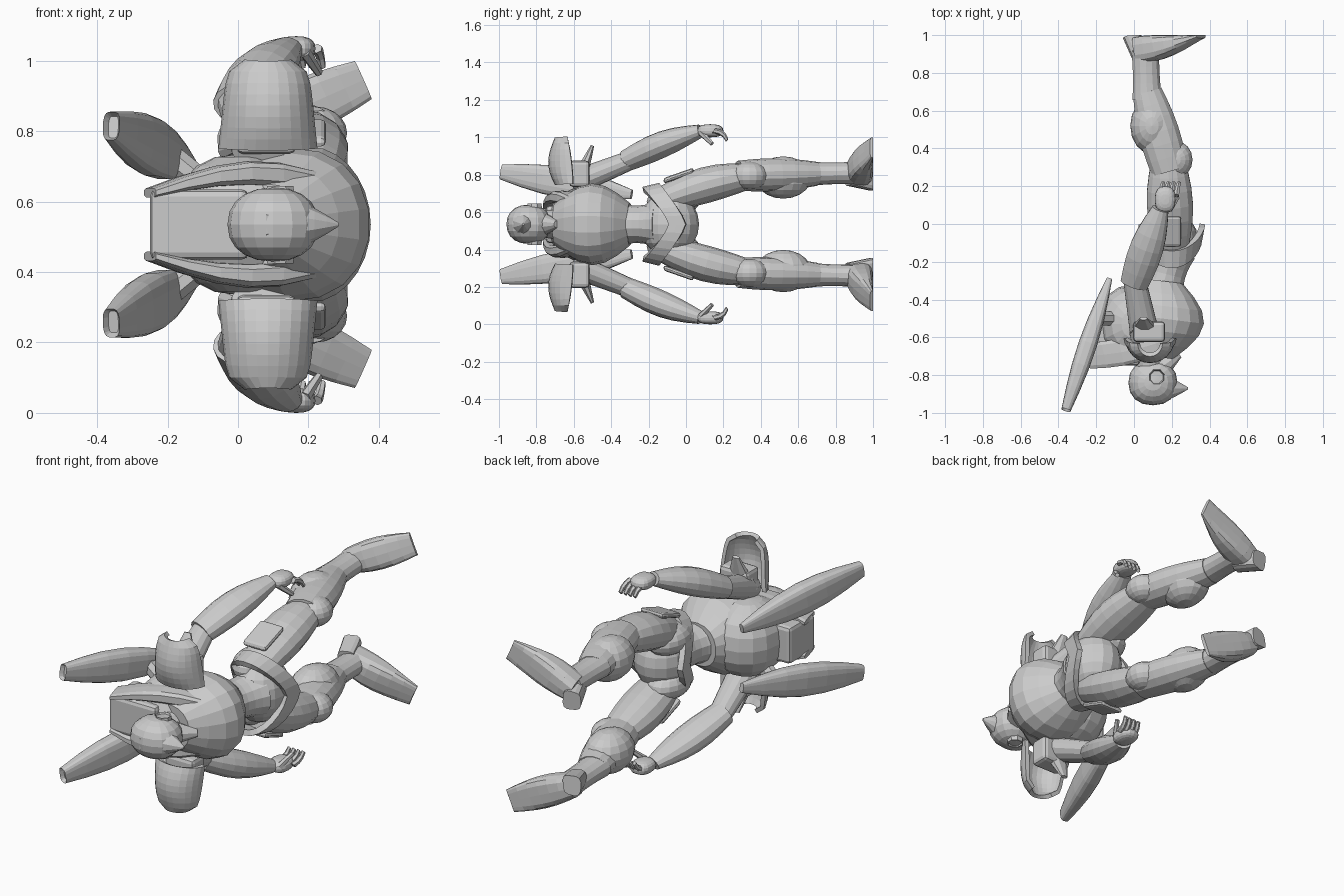
import bpy, bmesh, math
from mathutils import Vector

cube = bpy.data.objects.get("Cube")
if cube:
    bpy.data.objects.remove(cube, do_unlink=True)

MID = 0.535          # height of the figure's plane of symmetry
X, Y, Z = Vector((1, 0, 0)), Vector((0, 1, 0)), Vector((0, 0, 1))

shade = (0.6, 0.6, 0.6, 1)
grey = bpy.data.materials.new("plain_grey")
grey.use_nodes = True
grey.diffuse_color = shade
grey.node_tree.nodes["Principled BSDF"].inputs["Base Color"].default_value = shade


def finish(name, bm, mirror, thickness=0, bevel=0):
    """Turn a bmesh into an object; paired parts are mirrored across the body."""
    bmesh.ops.recalc_face_normals(bm, faces=bm.faces)
    mesh = bpy.data.meshes.new(name)
    bm.to_mesh(mesh)
    bm.free()
    mesh.materials.append(grey)
    ob = bpy.data.objects.new(name, mesh)
    ob.location.z = MID
    bpy.context.collection.objects.link(ob)
    if thickness:
        mod = ob.modifiers.new("thickness", 'SOLIDIFY')
        mod.thickness, mod.offset = thickness, 0
    if bevel:
        mod = ob.modifiers.new("bevel", 'BEVEL')
        mod.width, mod.segments = bevel, 2
    if mirror:
        mod = ob.modifiers.new("mirror", 'MIRROR')
        mod.use_axis = (False, False, True)
        mod.use_mirror_merge = False


def signed_power(value, power):
    return math.copysign(abs(value) ** power, value)


def limb(name, start, end, r_start, r_end, bulge=0, depth=1, depth_end=None, bow=(0, 0, 0),
         mirror=True, ref=Z, sides=14, steps=6, power=1, hollow=0, limit=None):
    """Tapered tube: radius swells by bulge midway, depth flattens it along ref, bow bends its path."""
    start, end, bow = Vector(start), Vector(end), Vector(bow)
    depth_end = depth if depth_end is None else depth_end
    along = (end - start).normalized()
    v = (ref - along * ref.dot(along)).normalized()
    u = along.cross(v)
    bm = bmesh.new()
    rings = []
    for i in range(steps + 1):
        t = i / steps
        swell = math.sin(math.pi * t)
        radius = r_start + (r_end - r_start) * t + bulge * swell
        flat = depth + (depth_end - depth) * t
        centre = start.lerp(end, t) + bow * swell
        ring = []
        for k in range(sides):
            a = math.tau * (k + 0.5) / sides
            c, s = signed_power(math.cos(a), power), signed_power(math.sin(a), power)
            p = centre + u * c * radius + v * s * radius * flat
            if limit:
                p.y = min(p.y, limit)
            ring.append(bm.verts.new(p))
        rings.append(ring)
    for ring, after in zip(rings, rings[1:]):
        for k in range(sides):
            n = (k + 1) % sides
            bm.faces.new((ring[k], ring[n], after[n], after[k]))
    bm.faces.new(rings[0][::-1])
    tip = bm.faces.new(rings[-1])
    if hollow:
        bmesh.ops.recalc_face_normals(bm, faces=bm.faces)
        bmesh.ops.inset_individual(bm, faces=[tip], thickness=hollow / 2)
        bmesh.ops.translate(bm, verts=tip.verts, vec=-hollow * along)
    finish(name, bm, mirror)


def blob(name, centre, radii, mirror=True, power=1):
    """Faceted ellipsoid; a power below one makes it boxier."""
    bm = bmesh.new()
    bmesh.ops.create_uvsphere(bm, u_segments=16, v_segments=10, radius=1)
    for vert in bm.verts:
        vert.co = [c + r * signed_power(p, power) for c, r, p in zip(centre, radii, vert.co)]
    finish(name, bm, mirror)


def sheet(name, func, rows, cols, mirror, thickness):
    """Thin curved plate from a function of two parameters in 0..1."""
    bm = bmesh.new()
    g = [[bm.verts.new(func(i / rows, j / cols)) for j in range(cols + 1)] for i in range(rows + 1)]
    for i in range(rows):
        for j in range(cols):
            bm.faces.new((g[i][j], g[i][j + 1], g[i + 1][j + 1], g[i + 1][j]))
    bmesh.ops.remove_doubles(bm, verts=bm.verts, dist=0.0005)
    finish(name, bm, mirror, thickness)


def block(name, centre, size, mirror=True, bevel=0.02, tilt=0):
    """Bevelled box, optionally tilted outwards."""
    bm = bmesh.new()
    bmesh.ops.create_cube(bm, size=1)
    for vert in bm.verts:
        p = Vector([a * b for a, b in zip(vert.co, size)])
        p.z += p.y * tilt
        vert.co = p + Vector(centre)
    finish(name, bm, mirror, bevel=bevel)


# Head, brow peak, chin, ear discs and neck
blob("head", (.1, -.84, 0), (.13, .12, .105), mirror=False, power=.9)
limb("brow_peak", (.08, -.87, 0), (.285, -.87, 0), .09, .006, bulge=.015, mirror=False, sides=10)
limb("chin", (.1, -.79, 0), (.24, -.69, 0), .08, .02, mirror=False, sides=10)
limb("ear_disc", (.12, -.81, .08), (.12, -.81, .11), .045, .04, ref=X, sides=8, steps=1, hollow=.01)
limb("neck", (.08, -.78, 0), (.08, -.6, 0), .07, .09, mirror=False, steps=2)

# Torso, rounded back and waist
limb("chest", (.09, -.7, 0), (.14, -.3, 0), .12, .12, bulge=.11, depth=.95, bow=(.03, 0, 0),
     mirror=False, sides=18, power=.9)
blob("rounded_back", (0, -.53, 0), (.19, .21, .2), mirror=False, power=.9)
limb("waist", (.14, -.38, 0), (.2, -.15, 0), .13, .13, bulge=-.025, depth=.95, mirror=False)

# Scooped collar behind the head with rails running to the chest
block("collar_back", (-.11, -.64, 0), (.28, .22, .2), mirror=False)
limb("collar_rail", (-.25, -.7, .09), (.3, -.56, .1), .07, .03, bulge=.02, depth=.2, depth_end=.8,
     bow=(0, -.03, .05), sides=10, power=.6)

# Long booster pods with joints
limb("booster_pod", (-.13, -.29, .16), (-.36, -.985, .28), .015, .025, bulge=.03, depth=1.65,
     sides=16, power=.65, hollow=.02)
limb("pod_joint", (-.08, -.5, .1), (-.19, -.5, .19), .04, .04, sides=8, steps=1)


# Hooded shoulder guards with an inner block and rear horn
def guard(s, t):
    a = math.radians(-88 + 176 * t)
    close = math.sqrt(max(0.02, 1 - s ** 10))
    half = (.13 - .025 * s) * (.5 + .5 * close)
    bulge = .05 + .07 * math.sin(math.pi * (.2 + .75 * s))
    return (.085 + half * math.sin(a), -.6 - bulge * math.cos(a) - .03 * s * s, .215 + .245 * s)


sheet("shoulder_guard", guard, 8, 12, True, .022)
block("shoulder_block", (.08, -.57, .27), (.17, .11, .14))
limb("shoulder_horn", (.06, -.57, .24), (.05, -.5, .42), .09, .02, depth=.5, ref=Y, sides=8, steps=2)

# Arms
limb("upper_arm", (.06, -.6, .22), (0, -.28, .35), .08, .06, depth=.85)
limb("forearm", (0, -.32, .34), (.14, .08, .5), .075, .045, bulge=.03, depth=.78, bow=(0, 0, .01))
blob("hand", (.165, .13, .5), (.055, .07, .035), power=.8)
for i in range(4):
    fx = .14 + .028 * i
    limb("finger_%d" % (i + 1), (fx, .15, .5), (fx + .015, .22, .45), .016, .011,
         bow=(0, .01, .01), sides=6, steps=3)
limb("thumb", (.19, .08, .49), (.23, .14, .43), .018, .012, sides=6, steps=2)

# Pelvis, rear hip shells and slanted hip belt
blob("pelvis", (.2, -.09, 0), (.14, .16, .17), mirror=False)
blob("hip_shell", (.15, -.07, .12), (.1, .14, .08))


def belt(s, t):
    a = math.tau * t
    drop = .14 * abs(math.sin(a)) ** 1.3
    flare = 1 + .12 * s
    return (.2 + .145 * flare * math.cos(a), -.09 - drop + .09 * s, .185 * flare * math.sin(a))


sheet("hip_belt", belt, 2, 28, False, .03)

# Legs with hip plates, calves and knee guards
limb("thigh", (.2, -.13, .13), (.18, .34, .26), .09, .09, bulge=.035, depth=.77, bow=(0, 0, .015))
block("hip_plate", (.18, -.04, .26), (.14, .16, .03), bevel=.014, tilt=.35)
limb("shin", (.19, .28, .26), (.07, .7, .27), .1, .08, bulge=.02, depth=.8)
blob("calf", (.095, .52, .25), (.115, .15, .113))
limb("ankle", (.07, .66, .27), (.06, .92, .275), .08, .075, bulge=-.005, depth=.8)
blob("knee_guard", (.22, .34, .26), (.09, .1, .075))

# Feet: long toe, flat sole and separate tapered heel
limb("foot", (.02, .92, .26), (.355, .995, .41), .06, .06, bulge=.02, depth=1.2, depth_end=.2,
     bow=(0, -.01, 0), ref=Y, power=.65, limit=1)
limb("heel", (.04, .87, .25), (-.01, 1, .23), .045, .052, sides=12, steps=2, power=.6, limit=1)
